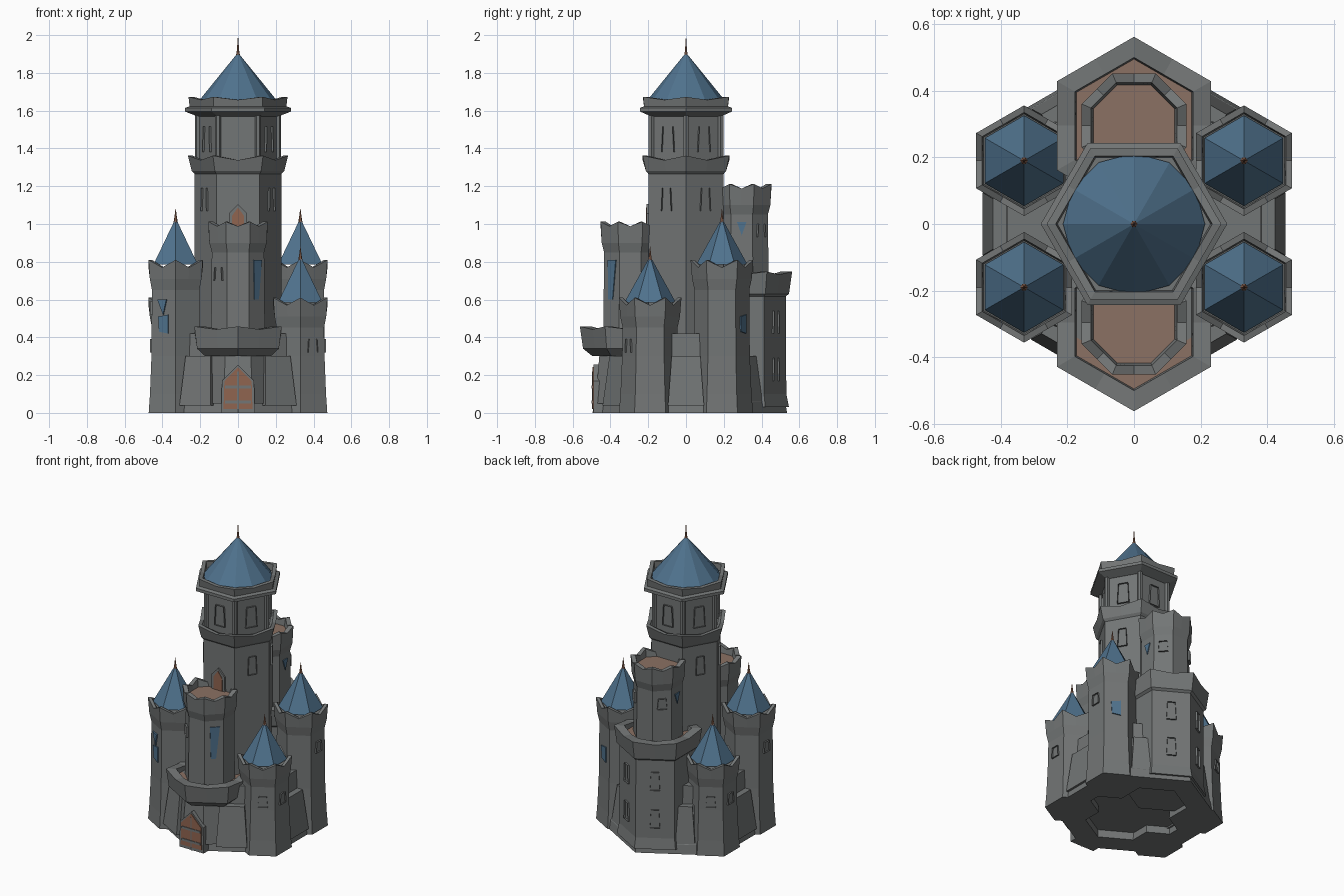
import bpy, bmesh
from math import cos, sin, pi, radians
from mathutils import Vector

cube = bpy.data.objects.get("Cube")
if cube:
    bpy.data.objects.remove(cube)


def material(name, rgb):
    m = bpy.data.materials.new(name)
    m.use_nodes = True
    m.diffuse_color = (*rgb, 1)
    bsdf = next(n for n in m.node_tree.nodes if n.type == 'BSDF_PRINCIPLED')
    bsdf.inputs["Base Color"].default_value = (*rgb, 1)
    return m


STONE = material("grey stone", (0.17, 0.18, 0.18))
BLUE = material("slate blue", (0.08, 0.17, 0.27))
FLOOR = material("brown floor", (0.26, 0.165, 0.125))
WOOD = material("door wood", (0.28, 0.13, 0.08))


def finish(name, bm, mats):
    bmesh.ops.recalc_face_normals(bm, faces=bm.faces[:])
    mesh = bpy.data.meshes.new(name)
    bm.to_mesh(mesh)
    bm.free()
    for m in mats:
        mesh.materials.append(m)
    ob = bpy.data.objects.new(name, mesh)
    bpy.context.collection.objects.link(ob)
    return ob


def lathe(name, centre, n, rot, levels, mat=STONE, cap=None):
    """Polygonal loft; a level is (radius, z) or (radius, z, scallop height)."""
    bm = bmesh.new()
    split = 2 if any(len(l) > 2 for l in levels) else 1
    rings = []
    for level in levels:
        r, z = level[:2]
        w = level[2] if len(level) > 2 else 0
        ring = []
        for i in range(n * split):
            a = radians(rot) + 2 * pi * i / (n * split)
            mid = split == 2 and i % 2
            rr = r * cos(pi / n) if mid else r
            ring.append(bm.verts.new((centre[0] + rr * cos(a), centre[1] + rr * sin(a),
                                      z - w if mid else z + w)))
        rings.append(ring)
    for lo, hi in zip(rings, rings[1:]):
        for i in range(len(lo)):
            j = (i + 1) % len(lo)
            bm.faces.new((lo[i], lo[j], hi[j], hi[i]))
    bm.faces.new(rings[0][::-1])
    top = bm.faces.new(rings[-1])
    top.material_index = 1 if cap else 0
    return finish(name, bm, [mat] + ([cap] if cap else []))


def plate(name, centre, angle, dist, pts, depth, mat, lean=0, recess=0):
    """Extrude a (sideways, z) outline outward from a wall facing angle."""
    a = radians(angle)
    out, side = Vector((cos(a), sin(a), 0)), Vector((-sin(a), cos(a), 0))
    base = Vector((*centre, 0)) + out * dist
    low = min(z for _, z in pts)
    bm = bmesh.new()
    back, front = [], []
    for s, z in pts:
        p = base + side * s + Vector((0, 0, z))
        back.append(bm.verts.new(p))
        front.append(bm.verts.new(p + out * (depth - lean * (z - low))))
    bm.faces.new(back)
    face = bm.faces.new(front)
    for i in range(len(pts)):
        j = (i + 1) % len(pts)
        bm.faces.new((back[i], back[j], front[j], front[i]))
    if recess:
        bmesh.ops.inset_region(bm, faces=[face], thickness=0.013)
        bmesh.ops.translate(bm, verts=face.verts[:], vec=-out * recess)
    return finish(name, bm, [mat])


def rect(w, z0, z1, s=0, taper=1):
    h = w / 2
    return [(s - h, z0), (s + h, z0), (s + h * taper, z1), (s - h * taper, z1)]


def window(name, centre, angle, dist, z0, z1, w=0.06, s=0):
    plate(name, centre, angle, dist - 0.015, rect(w, z0, z1, s, 0.8), 0.027, STONE, recess=0.011)


def spire(name, centre, n, rot, r, z0, z1, tip):
    lathe(name + "_roof", centre, n, rot, [(r, z0), (0.006, z1)], BLUE)
    lathe(name + "_finial", centre, 6, 0, [(0.012, z1 - 0.015), (0.006, z1 + 0.02), (0.001, tip)], WOOD)


O = (0, 0)
# Plinth with hollow underside, and curtain wall
lathe("plinth", (0, 0.02), 6, 90, [(0.36, 0.05), (0.36, 0), (0.515, 0), (0.505, 0.06), (0.47, 0.1), (0.45, 0.3)])
lathe("curtain_wall", O, 6, 90, [(0.45, 0.1), (0.44, 0.42)])
for k in range(6):
    plate(f"buttress_{k}", O, 60 * k, 0.3, rect(0.19, 0.04, 0.3, 0, 0.8), 0.155, STONE, lean=0.12)

# Central keep, upper room, cornice, parapet and roof
lathe("keep", O, 6, 0, [(0.23, 0.05), (0.23, 1.28)])
lathe("keep_collar", O, 6, 0, [(0.225, 1.26), (0.245, 1.28), (0.265, 1.35, 0.012), (0.24, 1.35, 0.012), (0.22, 1.33)])
lathe("upper_room", O, 6, 0, [(0.212, 1.3), (0.212, 1.6)])
lathe("cornice", O, 6, 0, [(0.215, 1.57), (0.28, 1.595), (0.28, 1.615), (0.25, 1.625)])
lathe("keep_parapet", O, 6, 0, [(0.255, 1.61), (0.262, 1.665, 0.008), (0.235, 1.665, 0.008), (0.23, 1.63)])
spire("keep", O, 12, 0, 0.213, 1.645, 1.9, 1.99)
for k in range(6):
    a = radians(60 * k)
    lathe(f"corner_post_{k}", (0.212 * cos(a), 0.212 * sin(a)), 6, 0, [(0.016, 1.33), (0.016, 1.59)])
    window(f"room_window_{k}", O, 30 + 60 * k, 0.184, 1.38, 1.515, 0.075)
for angle in (30, 150, 210, 330):
    window(f"keep_window_{angle}", O, angle, 0.199, 1.07, 1.19)

# Four corner towers, alternately tall and short
for x, y, top in ((-0.33, -0.19, 0.8), (0.33, -0.19, 0.6), (0.33, 0.19, 0.8), (-0.33, 0.19, 0.6)):
    c = (x, y)
    tag = ("left" if x > 0 else "right") + ("_front" if y < 0 else "_back")
    lathe(tag + "_tower", c, 6, 90, [(0.165, 0), (0.157, 0.1), (0.148, 0.3), (0.145, top - 0.14)])
    lathe(tag + "_parapet", c, 6, 90, [(0.145, top - 0.15), (0.158, top - 0.09), (0.166, top - 0.01, 0.02),
                                       (0.145, top - 0.01, 0.02), (0.14, top - 0.03)])
    spire(tag, c, 6, 90, 0.136, top - 0.015, top + 0.22, top + 0.28)
    outward = 0 if x > 0 else 180
    window(tag + "_side_window", c, outward, 0.125, top - 0.28, top - 0.21)
    facing = (300 if x > 0 else 240) if y < 0 else (60 if x > 0 else 120)
    if top < 0.7:
        window(tag + "_window", c, facing, 0.125, top - 0.28, top - 0.21)
    else:
        plate(tag + "_banner", c, facing, 0.126, [(-0.025, 0.43), (0.03, 0.42), (0.03, 0.52), (-0.03, 0.51)], 0.008, BLUE)
plate("right_front_pennant", (-0.33, -0.19), 240, 0.126, [(-0.035, 0.6), (0, 0.52), (0.02, 0.6)], 0.009, BLUE)


# Front and back wings: terrace ringed by a hexagonal parapet, with a tall tower behind
def terrace(tag, c, top):
    lathe(tag + "_terrace", c, 6, 90, [(0.2, top - 0.16), (0.25, top - 0.12), (0.267, top - 0.01, 0.008),
                                       (0.205, top - 0.01, 0.008), (0.2, top - 0.04)], cap=FLOOR)


def wing_tower(tag, c, z0, top):
    lathe(tag + "_tower", c, 8, 22.5, [(0.155, z0), (0.15, top - 0.15)])
    lathe(tag + "_tower_parapet", c, 8, 22.5, [(0.15, top - 0.16), (0.164, top - 0.11), (0.17, top - 0.01, 0.012),
                                               (0.14, top - 0.01, 0.012), (0.132, top - 0.05)], cap=FLOOR)


FRONT, BACK = (0, -0.295), (0, 0.295)
lathe("gatehouse", FRONT, 8, 22.5, [(0.2, 0.05), (0.175, 0.33), (0.175, 0.4)])
lathe("back_wing", BACK, 6, 90, [(0.25, 0.03), (0.236, 0.1), (0.234, 0.63)])
terrace("front", FRONT, 0.46)
terrace("back", BACK, 0.75)
wing_tower("front", FRONT, 0.35, 1.01)
wing_tower("back", BACK, 0.6, 1.21)
for angle in (60, 120):
    for z in (0.17, 0.42):
        window(f"back_window_{angle}_{z}", BACK, angle, 0.203, z, z + 0.12)
window("front_tower_window", FRONT, 225, 0.14, 0.7, 0.77)
window("back_tower_window", BACK, 45, 0.14, 0.93, 1.0)
window("back_tower_window_2", BACK, 135, 0.14, 0.93, 1.0)
plate("front_banner", FRONT, 315, 0.136, [(-0.02, 0.6), (0.012, 0.6), (0.035, 0.81), (-0.025, 0.81)], 0.009, BLUE)
for angle in (0, 180):
    plate(f"back_banner_{angle}", BACK, angle, 0.136, [(-0.025, 1.01), (0, 0.94), (0.025, 1.01)], 0.009, BLUE)

# Gate: pointed frame, wooden leaf and iron bands
gate = [(-0.09, 0), (0.09, 0), (0.085, 0.17), (0, 0.255), (-0.085, 0.17)]
plate("gate_frame", O, 270, 0.42, gate, 0.07, STONE)
plate("gate_door", O, 270, 0.487, [(s * 0.85, 0.02 + z * 0.87) for s, z in gate], 0.008, WOOD)
for z in (0.05, 0.13):
    plate(f"gate_band_{z}", O, 270, 0.49, rect(0.14, z, z + 0.015), 0.009, STONE)
plate("gate_seam", O, 270, 0.49, rect(0.008, 0.02, 0.22), 0.007, STONE)

# Small door from the keep onto the front tower
plate("keep_door_frame", O, 270, 0.19, [(s * 0.55, 0.96 + z * 0.57) for s, z in gate], 0.02, STONE)
plate("keep_door", O, 270, 0.205, [(s * 0.36, 0.96 + z * 0.5) for s, z in gate], 0.008, WOOD)
